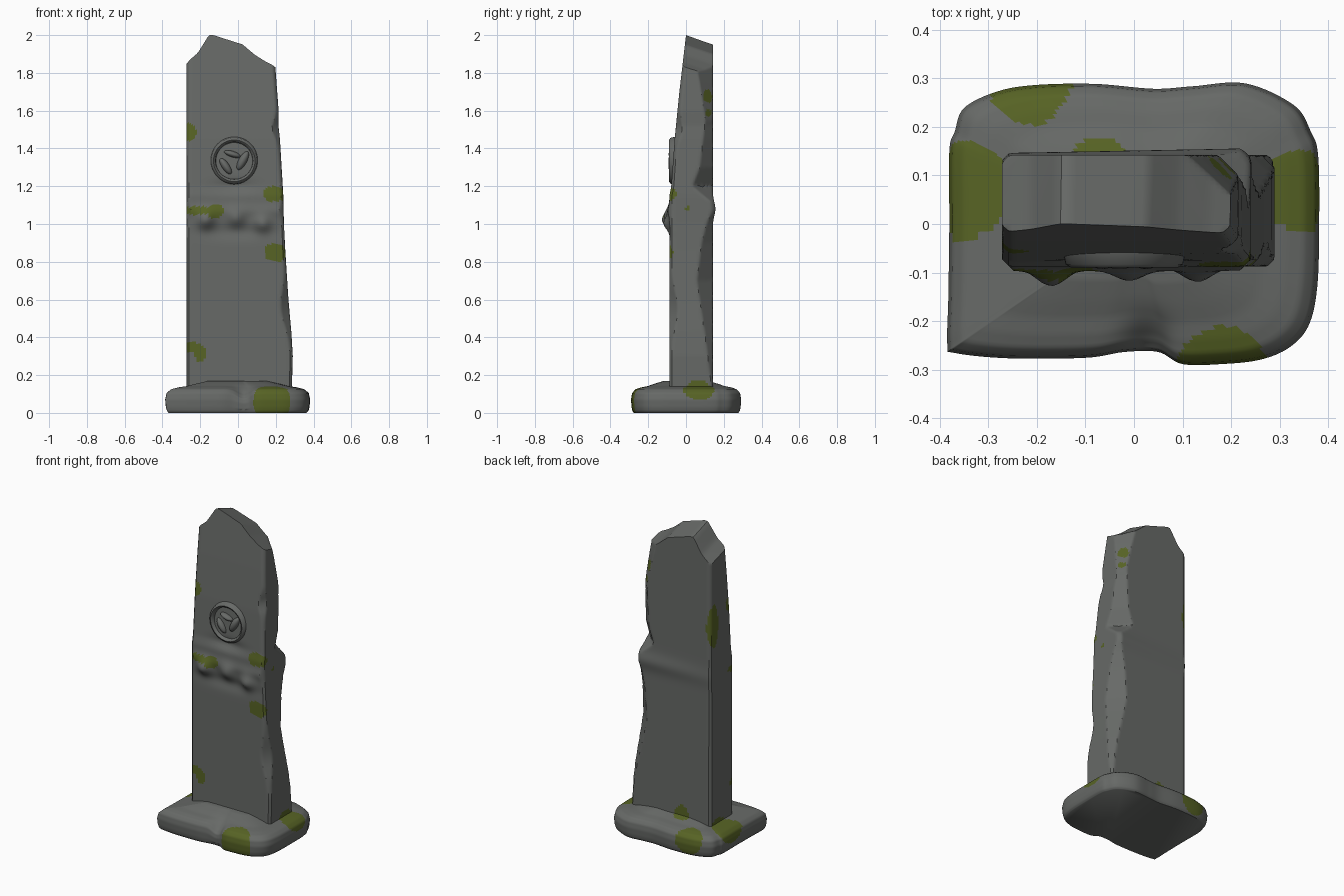
import bpy, bmesh, math
from mathutils import Vector, noise

if "Cube" in bpy.data.objects:
    bpy.data.objects.remove(bpy.data.objects["Cube"])


def material(name, rgb):
    m = bpy.data.materials.new(name)
    m.diffuse_color = (*rgb, 1)
    m.use_nodes = True
    m.node_tree.nodes["Principled BSDF"].inputs["Base Color"].default_value = m.diffuse_color
    return m


STONE = material("grey stone", (0.135, 0.142, 0.135))
MOSS = material("green moss", (0.095, 0.125, 0.018))

# Moss patches: centre, then radii
PATCHES = [
    (-.27, -.07, 1.49, .05, .06, .05), (-.19, -.07, 1.07, .11, .07, .025),
    (-.12, -.09, 1.065, .045, .06, .04), (.20, -.09, 1.16, .07, .05, .042),
    (.20, -.09, .85, .06, .05, .05), (-.25, -.09, .35, .05, .04, .03),
    (-.20, -.09, .31, .03, .04, .045), (-.27, .11, 1.40, .04, .045, .13),
    (.21, .125, 1.68, .06, .035, .045), (.22, .125, 1.59, .05, .022, .022),
    (.24, .01, 1.08, .03, .014, .014), (-.07, .15, .17, .05, .03, .06),
    (.37, .07, .13, .13, .085, .06), (-.36, .07, .12, .13, .10, .075),
    (-.21, .28, .09, .085, .09, .085), (.18, -.28, .06, .10, .09, .12),
]


def mossy(p):
    wob = 0.15 * noise.noise(p * 12)
    return any(sum(((p[i] - q[i]) / q[i + 3]) ** 2 for i in range(3)) < 1 + wob for q in PATCHES)


def lerp(table, t):
    if t <= table[0][0]:
        return table[0][1]
    for (a, va), (b, vb) in zip(table, table[1:]):
        if t <= b:
            return va + (vb - va) * (t - a) / (b - a)
    return table[-1][1]


def finish(name, bm, angle=35):
    bmesh.ops.recalc_face_normals(bm, faces=bm.faces)
    for f in bm.faces:
        f.material_index = int(mossy(f.calc_center_median()))
    me = bpy.data.meshes.new(name)
    bm.to_mesh(me)
    bm.free()
    me.materials.append(STONE)
    me.materials.append(MOSS)
    ob = bpy.data.objects.new(name, me)
    bpy.context.collection.objects.link(ob)
    bpy.ops.object.select_all(action='DESELECT')
    ob.select_set(True)
    bpy.context.view_layer.objects.active = ob
    bpy.ops.object.shade_smooth_by_angle(angle=math.radians(angle))
    return ob


# Upright slab: a finely cut box bent to the profiles below
RIGHT = [(.12, .285), (.3, .29), (.42, .283), (.6, .267), (.85, .251), (1.0, .243), (1.15, .24),
         (1.45, .222), (1.52, .214), (1.6, .215), (1.84, .197), (2, .17)]
FRONT = [(.12, -.088), (1.15, -.088), (1.2, -.078), (1.45, -.06), (1.7, -.035), (2, .0)]
TOP = [(-.27, 1.855), (-.21, 1.905), (-.145, 2.0), (-.12, 2.0), (0, 1.963), (.04, 1.95),
       (.1, 1.895), (.16, 1.855), (.2, 1.835)]
CHIP = [(.15, .01), (.4, .04), (.7, .085), (.9, .06), (1.06, .02), (1.12, .02), (1.2, .11),
        (1.3, .07), (1.55, .04), (1.75, .07), (1.9, .1)]
BUMPS = [(-.17, 1.02, .04), (-.01, 1.03, .028), (.13, 1.0, .034)]


def bell(d, w):
    return math.exp(-(d / w) ** 2)


def slab_point(p):
    u, v, t = p
    x0 = -.27 + .47 * u
    top = lerp(TOP, x0) - .05 * v
    z = .12 + t * (top - .12)
    right, front = lerp(RIGHT, z), lerp(FRONT, z)
    back = .142 + .014 * bell(z - 1.08, .05) * (.3 + .7 * u)
    x = -.272 + u * (right + .272)
    y = front + v * (back - front)
    # carved knobs and ledge on the front, hollow under the medallion
    push = sum(h * bell(math.hypot(x - bx, z - bz), .045) for bx, bz, h in BUMPS)
    push += .008 * bell(z - 1.07, .03) - .012 * bell(z - .96, .04) * bell(x, .2)
    push -= .015 * bell(z - 1.2, .03) * bell(x + .02, .1)
    y -= push * (1 - v) ** 3
    # worn and chipped upright corners
    for sx, sy in ((0, 0), (0, 1), (1, 0), (1, 1)):
        c = lerp(CHIP, z) if sx and sy else .015
        if sx and not sy:
            c += .03 * bell(z - .55, .12) + .02 * bell(z - 1.5, .06)
        dx = right - x if sx else x + .272
        dy = back - y if sy else y - front
        cut = max(0, c - dx - dy) / 2
        x += -cut if sx else cut
        y += -cut if sy else cut
    return Vector((x, y, z))


bm = bmesh.new()
bmesh.ops.create_cube(bm, size=1)
bmesh.ops.translate(bm, verts=bm.verts, vec=(.5, .5, .5))
for axis, n in ((0, 44), (1, 18), (2, 130)):
    normal = Vector((0, 0, 0))
    normal[axis] = 1
    for i in range(1, n):
        bmesh.ops.bisect_plane(bm, geom=bm.verts[:] + bm.edges[:] + bm.faces[:],
                               plane_co=normal * (i / n), plane_no=normal)
for vert in bm.verts:
    vert.co = slab_point(vert.co)
finish("upright_slab", bm)

# Base stone: weathered outline lofted through a rounded profile
OUTLINE = [(.1, -.289), (.18, -.289), (.26, -.28), (.32, -.255), (.36, -.21), (.378, -.13), (.382, 0),
           (.38, .14), (.365, .19), (.33, .245), (.23, .29), (.12, .284), (.04, .279), (-.08, .289),
           (-.2, .287), (-.28, .274), (-.35, .24), (-.37, .19), (-.381, .15), (-.381, 0),
           (-.383, -.15), (-.385, -.25), (-.37, -.266), (-.26, -.277), (-.1, -.276),
           (-.02, -.264), (.05, -.264)]
LEVELS = [(0, 0, 0), (.08, .975, .01), (.16, .99, .03), (.3, 1, .07), (.42, .98, .105),
          (.52, .92, .125), (.64, .82, .135), (.75, .70, .142), (.87, .57, .155), (1, .4, .17)]
LEVELS[0] = (0, .95, 0)


def spline(i, s):
    n = len(OUTLINE)
    a, b, c, d = (Vector(OUTLINE[(i + k) % n]) for k in (-1, 0, 1, 2))
    return b + .5 * s * (c - a + s * (2 * a - 5 * b + 4 * c - d + s * (3 * (b - c) + d - a)))


bm = bmesh.new()
outline = [spline(i, k / 8) for i in range(len(OUTLINE)) for k in range(8)]
rings = []
for j in range(37):
    h = j / 36
    scale = lerp([l[:2] for l in LEVELS], h)
    z = lerp([(l[0], l[2]) for l in LEVELS], h)
    ring = []
    for p in outline:
        q = p * scale
        # chipped hollow at the front
        dent = bell(q.x - .03, .045) * bell(q.y + .25, .05) if z > .02 else 0
        ring.append(bm.verts.new((q.x, q.y, z - .035 * dent * min(1, z / .12))))
    rings.append(ring)
for lo, hi in zip(rings, rings[1:]):
    for i in range(len(lo)):
        k = (i + 1) % len(lo)
        bm.faces.new((lo[i], lo[k], hi[k], hi[i]))
bm.faces.new(rings[0][::-1])
bm.faces.new(rings[-1])
finish("base_stone", bm, 50)

# Round medallion: rim ring and worn relief lumps
CX, CZ = -.02, 1.335
bm = bmesh.new()
rim = [[bm.verts.new((CX + (.11 + r) * math.cos(a), y, CZ + (.11 + r) * math.sin(a)))
        for r, y in ((.018, -.05), (.011, -.083), (0, -.09), (-.01, -.083), (-.016, -.05))]
       for a in (math.tau * i / 48 for i in range(48))]
for i in range(48):
    a, b = rim[i], rim[(i + 1) % 48]
    for k in range(4):
        bm.faces.new((a[k], b[k], b[k + 1], a[k + 1]))
finish("medallion_rim", bm, 60)

for i, (dx, dz, rx, rz, turn) in enumerate([(-.045, -.03, .02, .05, -.6), (.045, .0, .022, .055, .5),
                                            (-.01, .035, .045, .016, .3)]):
    bm = bmesh.new()
    bmesh.ops.create_uvsphere(bm, u_segments=20, v_segments=12, radius=1)
    for v in bm.verts:
        x, z = v.co.x * rx, v.co.z * rz
        v.co = (CX + dx + x * math.cos(turn) + z * math.sin(turn), -.068 + v.co.y * .025,
                CZ + dz - x * math.sin(turn) + z * math.cos(turn))
    finish("medallion_relief_%d" % (i + 1), bm, 60)
